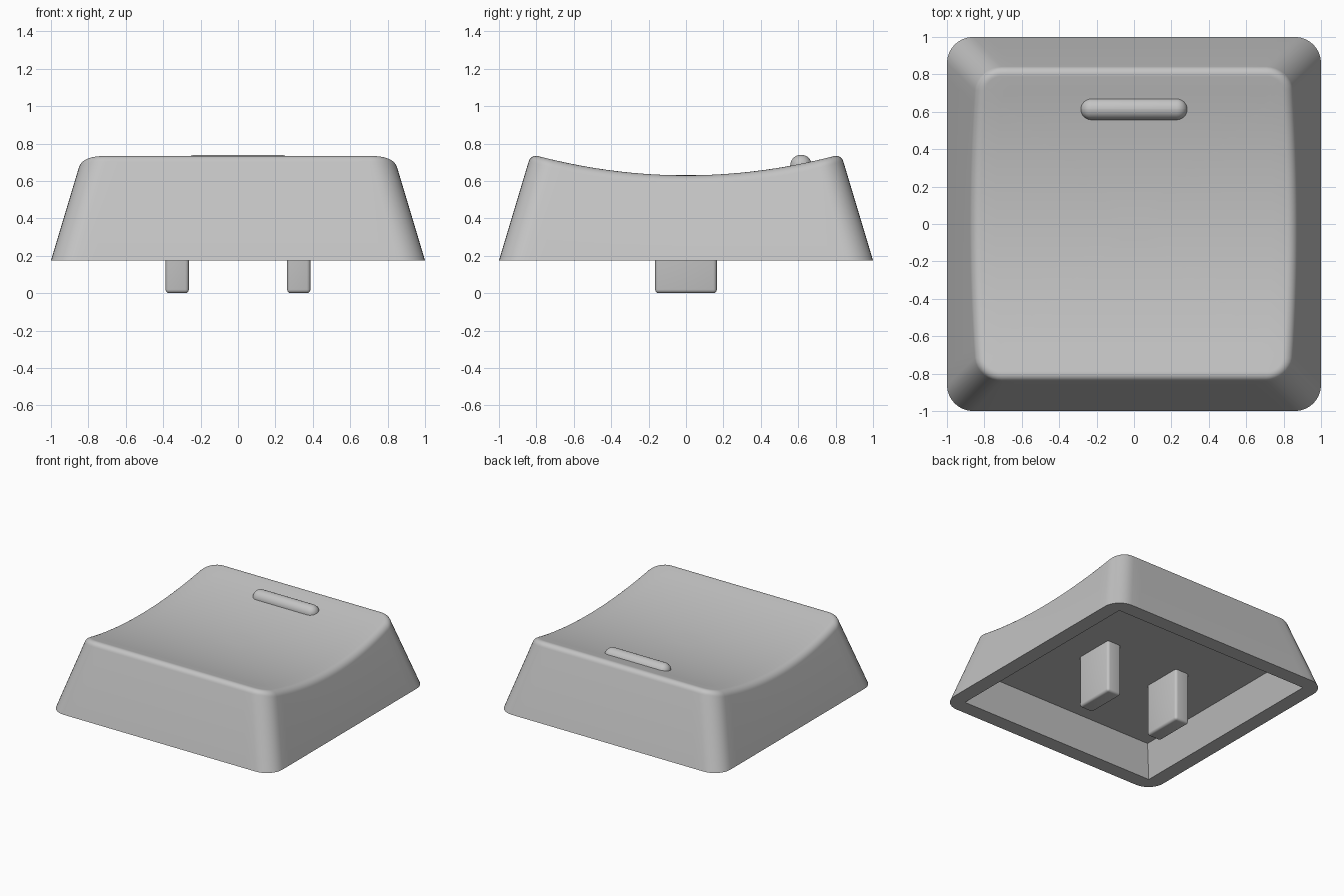
import bpy, bmesh, math

if "Cube" in bpy.data.objects:
    bpy.data.objects.remove(bpy.data.objects["Cube"], do_unlink=True)

# One grey plastic for every part
grey = bpy.data.materials.new("grey_plastic")
grey.use_nodes = True
colour = (0.55, 0.55, 0.55, 1)
grey.diffuse_color = colour
grey.node_tree.nodes["Principled BSDF"].inputs["Base Color"].default_value = colour

BASE, CEILING = 0.175, 0.42      # heights of the skirt edge and pocket ceiling
TAPER, CORNER, FILLET = 0.3, 0.14, 0.06
LOW, SCOOP_RADIUS = 0.63, 3.09   # dished top


def scoop(y):
    return LOW + SCOOP_RADIUS - math.sqrt(SCOOP_RADIUS ** 2 - y * y)


def wall(z):
    return 1 - TAPER * (z - BASE)


def finish(bm, name):
    mesh = bpy.data.meshes.new(name)
    bmesh.ops.recalc_face_normals(bm, faces=bm.faces)
    bm.to_mesh(mesh)
    bm.free()
    mesh.materials.append(grey)
    obj = bpy.data.objects.new(name, mesh)
    bpy.context.collection.objects.link(obj)
    bpy.ops.object.select_all(action="DESELECT")
    obj.select_set(True)
    bpy.context.view_layer.objects.active = obj
    bpy.ops.object.shade_smooth_by_angle(angle=math.radians(35))
    return obj


def outline(arc=8, side=20):
    """Rounded square as pairs of corner-centre and arc directions."""
    points = []
    for q in range(4):
        mid = math.pi * (q / 2 + 0.25)
        cx, cy = (math.copysign(1, f(mid)) for f in (math.cos, math.sin))
        for i in range(arc + 1):
            a = math.pi / 2 * (q + i / arc)
            points.append((cx, cy, math.cos(a), math.sin(a)))
        for i in range(1, side):
            t = 2 * i / side
            points.append((cx - cy * t if q % 2 == 0 else cx,
                           cy + cx * t if q % 2 else cy,
                           math.cos(a), math.sin(a)))
    return points


SHAPE = outline()


def flat_ring(bm, half, r, z):
    return [bm.verts.new((cx * (half - r) + dx * r, cy * (half - r) + dy * r, z))
            for cx, cy, dx, dy in SHAPE]


def rim_ring(bm, a):
    """One step of the rounded edge that follows the dished top."""
    inset = FILLET * (math.cos(a) - 1 / math.cos(math.atan(TAPER)))
    r = CORNER + inset
    ring = []
    for cx, cy, dx, dy in SHAPE:
        y = cy
        for _ in range(6):
            top = scoop(y) - FILLET
            half = wall(top) + inset
            y = cy * (half - r) + dy * r
        ring.append(bm.verts.new((cx * (half - r) + dx * r, y, top + FILLET * math.sin(a))))
    return ring


def bridge(bm, a, b):
    for i in range(len(a)):
        j = (i + 1) % len(a)
        bm.faces.new((a[i], a[j], b[j], b[i]))


# Cap shell: pocket, skirt edge, sloping walls, rounded rim, dished top
bm = bmesh.new()
inner_half = 0.88
rings = [flat_ring(bm, inner_half - TAPER * (CEILING - BASE), 0, CEILING),
         flat_ring(bm, inner_half, 0, BASE),
         flat_ring(bm, 1, CORNER, BASE)]
start = math.atan(TAPER)
steps = 8
for i in range(steps + 1):
    rings.append(rim_ring(bm, start + (math.pi / 2 - start) * i / steps))
edge = [v.co.copy() for v in rings[-1]]
for i in range(9, 0, -1):
    rings.append([bm.verts.new((c.x * i / 10, c.y * i / 10, scoop(c.y * i / 10))) for c in edge])
for a, b in zip(rings, rings[1:]):
    bridge(bm, a, b)
bm.faces.new(rings[-1])
bm.faces.new(rings[0])
bmesh.ops.remove_doubles(bm, verts=bm.verts, dist=0.0005)
finish(bm, "cap_shell")


def rounded_box(name, centre, size, radius, segments):
    bm = bmesh.new()
    bmesh.ops.create_cube(bm, size=1)
    for v in bm.verts:
        v.co = [c + p * s for c, p, s in zip(centre, v.co, size)]
    bmesh.ops.bevel(bm, geom=bm.edges[:], offset=radius, segments=segments,
                    profile=0.5, affect="EDGES")
    return finish(bm, name)


# Raised finger bar on the dished top
rounded_box("finger_bar", (0, 0.615, 0.682), (0.57, 0.116, 0.116), 0.0575, 8)

# Two mounting legs hanging from the pocket ceiling
for side, name in ((1, "left_leg"), (-1, "right_leg")):
    rounded_box(name, (side * 0.325, 0, 0.225), (0.125, 0.33, 0.45), 0.02, 4)
